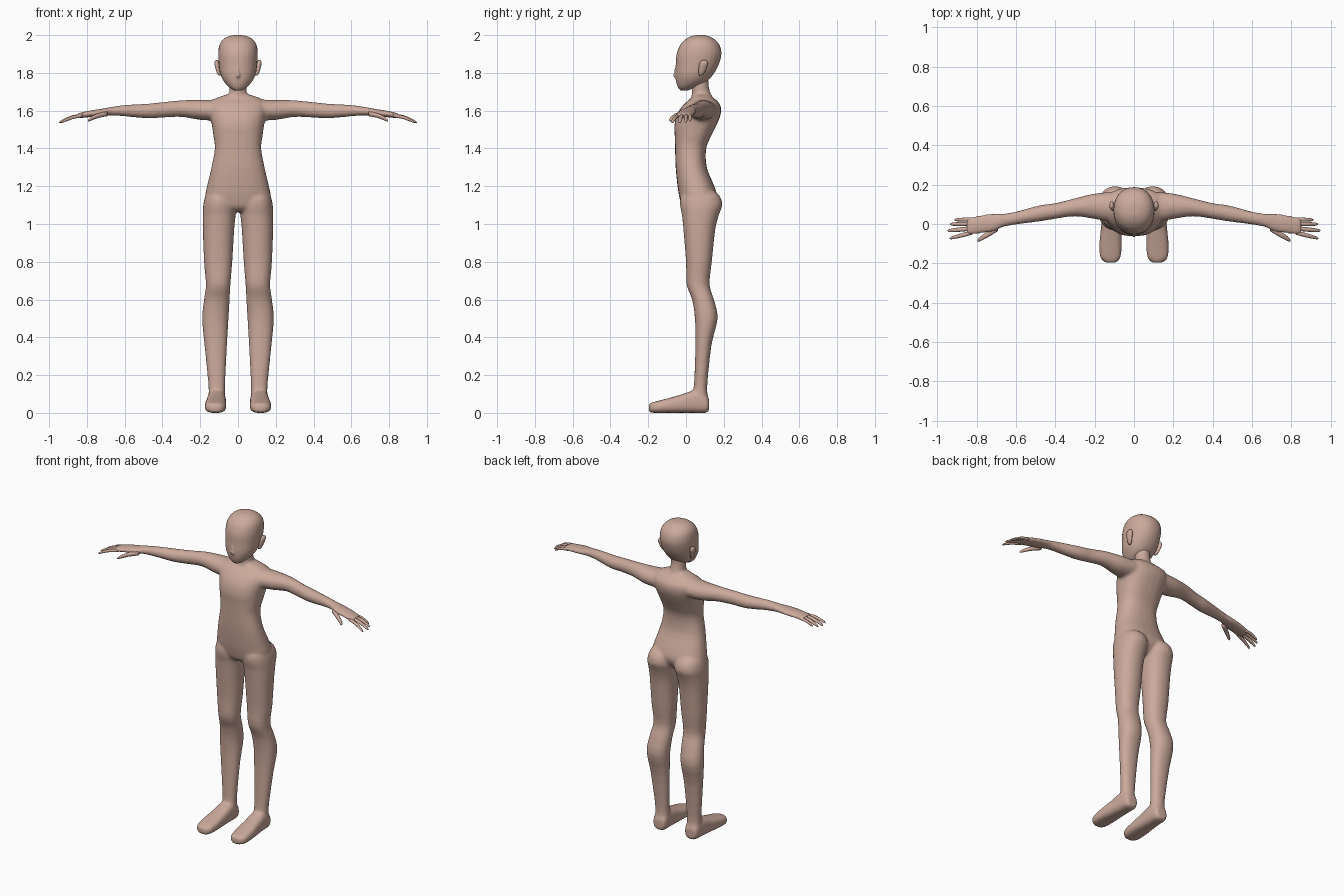
import bpy, bmesh, math
from mathutils import Vector

skin = bpy.data.materials.new("warm skin")
skin.diffuse_color = (0.60, 0.40, 0.33, 1)

AXES = {"x": (0, 1, 2), "y": (1, 0, 2), "z": (2, 0, 1)}


def spline(rings, steps):
    """Smoothly interpolate the rows of a ring list."""
    out = []
    for i in range(len(rings) - 1):
        p = [rings[max(0, min(len(rings) - 1, i + k))] for k in (-1, 0, 1, 2)]
        for s in range(steps):
            t = s / steps
            out.append([0.5 * (2 * b + (c - a) * t + (2 * a - 5 * b + 4 * c - d) * t * t
                               + (3 * b - a - 3 * c + d) * t ** 3)
                        for a, b, c, d in zip(*p)])
    return out + [list(rings[-1])]


def loft(bm, axis, rings, side=1, power=2.0, sides=24, steps=3):
    """Skin superellipse rings (position, centre u, centre v, radius u, radius v)."""
    a, u, v = AXES[axis]
    loops = []
    for pos, cu, cv, ru, rv in spline(rings, steps):
        loop = []
        for k in range(sides):
            ang = math.tau * k / sides
            c, s = math.cos(ang), math.sin(ang)
            co = Vector((0, 0, 0))
            co[a] = pos
            co[u] = cu + max(ru, 0.002) * math.copysign(abs(c) ** (2 / power), c)
            co[v] = cv + max(rv, 0.002) * math.copysign(abs(s) ** (2 / power), s)
            co.x *= side
            loop.append(bm.verts.new(co))
        loops.append(loop)
    faces = [bm.faces.new(loops[0]), bm.faces.new(loops[-1][::-1])]
    for l0, l1 in zip(loops, loops[1:]):
        for k in range(sides):
            n = (k + 1) % sides
            faces.append(bm.faces.new((l0[k], l1[k], l1[n], l0[n])))
    bmesh.ops.recalc_face_normals(bm, faces=faces)


def finish(name, bm):
    me = bpy.data.meshes.new(name)
    bm.to_mesh(me)
    bm.free()
    me.materials.append(skin)
    for f in me.polygons:
        f.use_smooth = True
    ob = bpy.data.objects.new(name, me)
    bpy.context.collection.objects.link(ob)
    return ob


def blend(ob, voxel, iterations):
    """Fuse overlapping volumes into one smooth skin."""
    r = ob.modifiers.new("fuse", "REMESH")
    r.mode = "VOXEL"
    r.voxel_size = voxel
    r.use_smooth_shade = True
    s = ob.modifiers.new("soften", "SMOOTH")
    s.factor = 0.5
    s.iterations = iterations


def span(z, front, back, rx, cx=0):
    """Horizontal ring given by its front and back limits."""
    return (z, cx, (front + back) / 2, rx, (back - front) / 2)


def box(z, inner, outer, front, back):
    return span(z, front, back, (outer - inner) / 2, (inner + outer) / 2)


# Torso and neck
body = bmesh.new()
loft(body, "z", [
    span(1.065, 0.01, 0.11, 0.08), span(1.09, -0.02, 0.14, 0.145),
    span(1.14, -0.035, 0.165, 0.174), span(1.2, -0.045, 0.15, 0.164),
    span(1.3, -0.055, 0.11, 0.141), span(1.4, -0.058, 0.107, 0.123),
    span(1.47, -0.06, 0.135, 0.131), span(1.52, -0.062, 0.16, 0.138),
    span(1.58, -0.048, 0.184, 0.15), span(1.63, -0.015, 0.182, 0.155),
    span(1.665, 0.025, 0.15, 0.12), span(1.688, 0.04, 0.125, 0.05)], power=2.4)
loft(body, "z", [
    span(1.63, 0.02, 0.16, 0.06), span(1.68, 0.03, 0.135, 0.047),
    span(1.73, 0.03, 0.12, 0.045), span(1.78, 0.03, 0.12, 0.045)])

for side in (1, -1):
    # Legs
    loft(body, "z", [
        box(1.18, 0.05, 0.14, 0.03, 0.14), box(1.15, 0.018, 0.172, -0.025, 0.178),
        box(1.1, 0.008, 0.184, -0.032, 0.193), box(1.05, 0.012, 0.186, -0.022, 0.175),
        box(0.97, 0.02, 0.186, -0.014, 0.155), box(0.8, 0.03, 0.18, 0.0, 0.137),
        box(0.68, 0.04, 0.17, 0.003, 0.125), box(0.6, 0.044, 0.18, 0.032, 0.148),
        box(0.5, 0.05, 0.19, 0.047, 0.168), box(0.36, 0.058, 0.178, 0.05, 0.135),
        box(0.15, 0.068, 0.157, 0.042, 0.113), box(0.08, 0.068, 0.157, 0.03, 0.116),
        box(0.03, 0.07, 0.155, 0.03, 0.115)], side, 2.2)
    # Feet
    loft(body, "y", [
        (0.122, 0.112, 0.042, 0.03, 0.03), (0.105, 0.112, 0.05, 0.044, 0.05),
        (0.05, 0.113, 0.06, 0.049, 0.06), (-0.03, 0.116, 0.048, 0.053, 0.048),
        (-0.1, 0.119, 0.038, 0.057, 0.038), (-0.17, 0.12, 0.029, 0.052, 0.029),
        (-0.197, 0.118, 0.026, 0.025, 0.022)], side, 2.8)
    # Arms and palms
    loft(body, "x", [
        (0.09, 0.085, 1.603, 0.08, 0.056), (0.2, 0.09, 1.604, 0.065, 0.053),
        (0.3, 0.085, 1.611, 0.046, 0.044), (0.4, 0.066, 1.604, 0.04, 0.041),
        (0.48, 0.054, 1.598, 0.041, 0.039), (0.6, 0.03, 1.6, 0.033, 0.03),
        (0.67, 0.018, 1.597, 0.035, 0.023), (0.71, 0.008, 1.592, 0.046, 0.02),
        (0.77, 0.0, 1.585, 0.047, 0.018), (0.83, -0.01, 1.576, 0.045, 0.015),
        (0.85, -0.012, 1.573, 0.041, 0.011)], side)
ob = finish("body", body)
blend(ob, 0.008, 8)

# Fingers and thumbs: root and tip (x, y, z), thickness
digits = [((0.82, 0.024, 1.574), (0.912, 0.021, 1.545), 0.0095),
          ((0.82, 0.001, 1.576), (0.935, -0.001, 1.54), 0.0105),
          ((0.82, -0.022, 1.576), (0.947, -0.034, 1.537), 0.011),
          ((0.82, -0.043, 1.574), (0.937, -0.073, 1.537), 0.0105),
          ((0.69, -0.02, 1.583), (0.795, -0.084, 1.547), 0.015)]
fingers = bmesh.new()
for side in (1, -1):
    for root, tip, r in digits:
        rings = []
        for t, k in ((0, 1), (0.45, 1.05), (0.8, 0.85), (0.95, 0.6), (1, 0.2)):
            x, y, z = Vector(root).lerp(Vector(tip), t)
            z += 0.008 * math.sin(math.pi * t)
            rings.append((x, y, z, r * k, r * k * 0.85))
        loft(fingers, "x", rings, side, sides=10, steps=2)
finish("fingers", fingers)

# Head with a small nose
head = bmesh.new()
loft(head, "z", [
    span(1.706, -0.03, 0.01, 0.018), span(1.722, -0.042, 0.045, 0.045),
    span(1.75, -0.052, 0.105, 0.072), span(1.79, -0.056, 0.143, 0.093),
    span(1.84, -0.054, 0.172, 0.101), span(1.9, -0.05, 0.188, 0.105),
    span(1.95, -0.03, 0.177, 0.098), span(1.98, 0.0, 0.148, 0.076),
    span(1.995, 0.03, 0.118, 0.046), span(2.0, 0.05, 0.095, 0.018)], power=2.15)
loft(head, "z", [
    span(1.77, -0.055, -0.02, 0.007), span(1.782, -0.069, -0.02, 0.014),
    span(1.805, -0.064, -0.02, 0.01), span(1.85, -0.053, -0.02, 0.007)],
    sides=12)
ob = finish("head", head)
blend(ob, 0.006, 6)

# Ears
ears = bmesh.new()
for side in (1, -1):
    loft(ears, "z", [
        (1.785, 0.096, 0.078, 0.006, 0.007), (1.8, 0.102, 0.082, 0.01, 0.016),
        (1.83, 0.109, 0.089, 0.012, 0.022), (1.853, 0.113, 0.094, 0.012, 0.022),
        (1.867, 0.112, 0.096, 0.006, 0.01)], side, sides=14)
finish("ears", ears)
